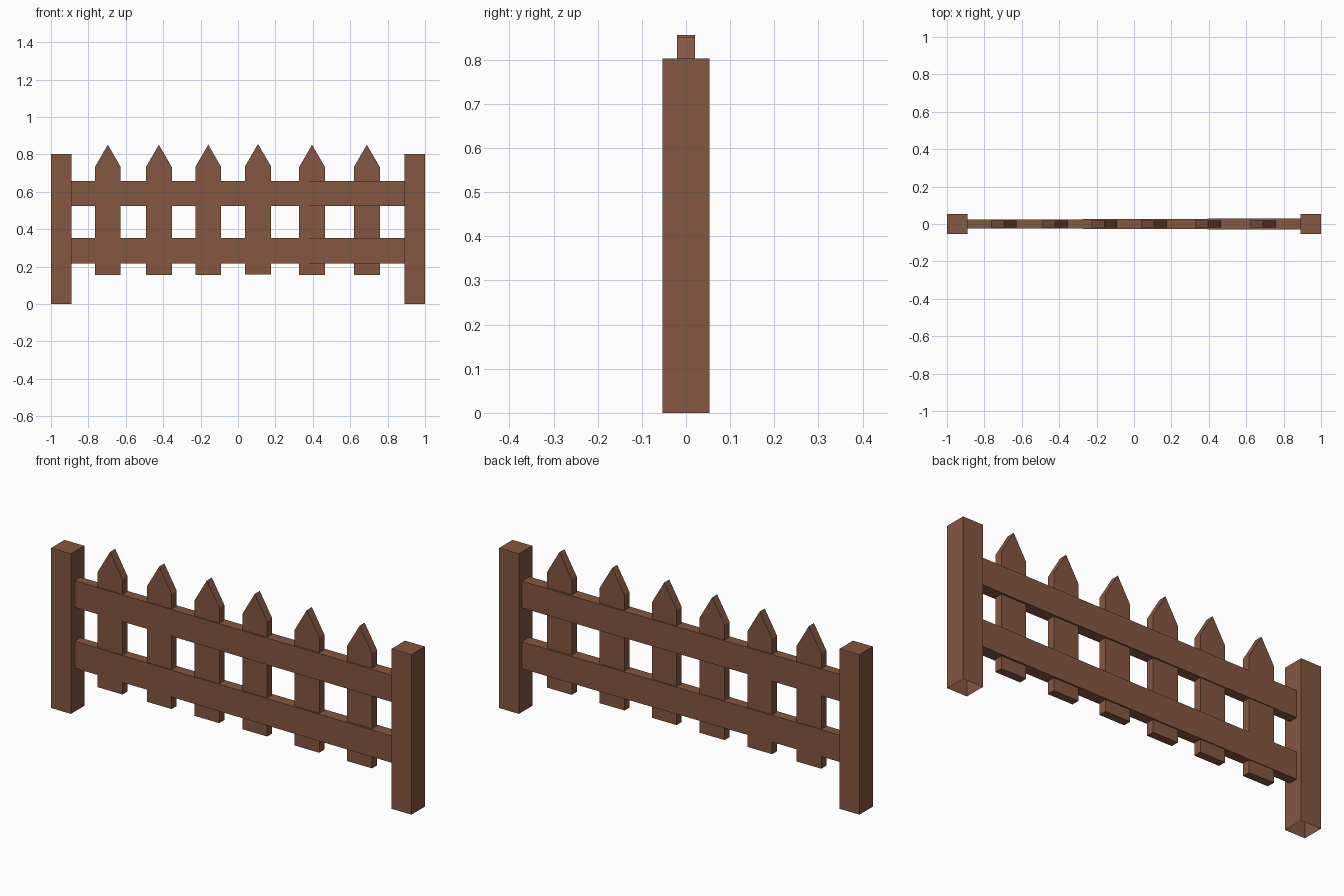
import bpy

cube = bpy.data.objects.get("Cube")
if cube:
    bpy.data.objects.remove(cube, do_unlink=True)

wood = bpy.data.materials.new("brown_wood")
wood.use_nodes = True
colour = (0.235, 0.095, 0.052, 1)
wood.diffuse_color = colour
wood.node_tree.nodes["Principled BSDF"].inputs["Base Color"].default_value = colour


def add_prism(name, front, back, skip=()):
    """Join two matching outlines with side faces and end caps."""
    n = len(front)
    faces = [list(range(n)), list(range(2 * n - 1, n - 1, -1))]
    for i in range(n):
        j = (i + 1) % n
        faces.append([j, i, i + n, j + n])
    faces = [f for k, f in enumerate(faces) if k not in skip]
    mesh = bpy.data.meshes.new(name)
    mesh.from_pydata(front + back, [], faces)
    mesh.materials.append(wood)
    obj = bpy.data.objects.new(name, mesh)
    bpy.context.collection.objects.link(obj)
    return obj


def rectangle(x0, x1, z0, z1):
    return [(x0, z0), (x1, z0), (x1, z1), (x0, z1)]


def at_depth(outline, y):
    return [(x, y, z) for x, z in outline]


# End posts, open underneath
for side, sign in (("left", 1), ("right", -1)):
    x0, x1 = sorted((sign * 0.89, sign))
    outline = rectangle(x0, x1, 0, 0.803)
    add_prism(side + "_post", at_depth(outline, -0.053), at_depth(outline, 0.053), skip=(2,))

# Horizontal rails, slightly thicker toward the left end
for name, z0, z1 in (("lower_rail", 0.218, 0.353), ("upper_rail", 0.523, 0.657)):
    outline = rectangle(-0.89, 0.89, z0, z1)
    front = [(x, -0.0265 - 0.004 * x, z) for x, z in outline]
    back = [(x, -y, z) for x, y, z in front]
    add_prism(name, front, back)

# Pointed pickets, one set a touch higher
pickets = [(-0.696, 0), (-0.423, 0), (-0.159, 0), (0.107, 0.004), (0.396, 0), (0.689, 0)]
for number, (x, lift) in enumerate(pickets, 1):
    w = 0.069
    outline = [(x - w, 0.155), (x + w, 0.155), (x + w, 0.733), (x, 0.852), (x - w, 0.733)]
    outline = [(px, pz + lift) for px, pz in outline]
    add_prism(f"picket_{number}", at_depth(outline, -0.02), at_depth(outline, 0.02))
